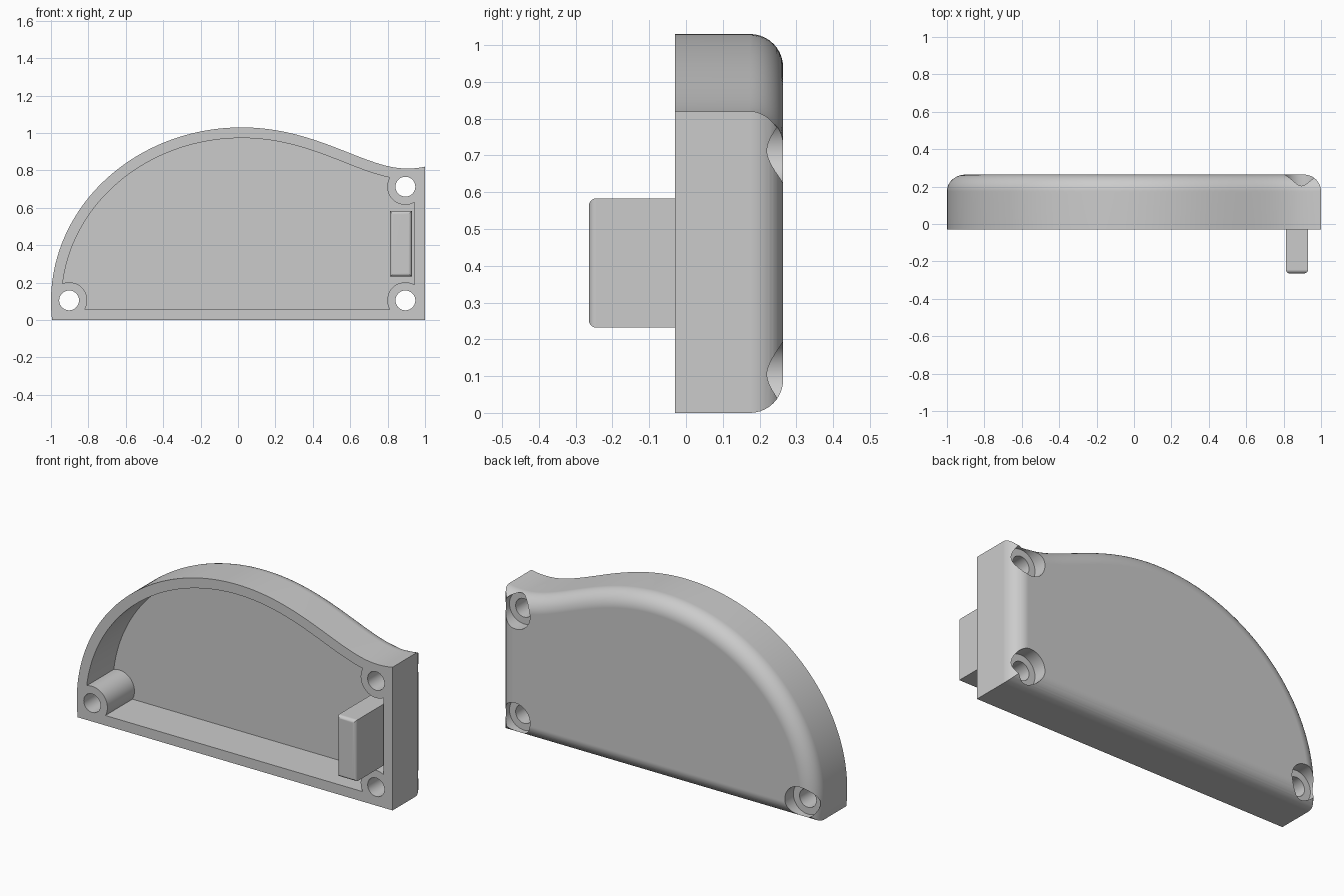
import bpy, bmesh, math
from mathutils import Vector
from mathutils.geometry import interpolate_bezier

if "Cube" in bpy.data.objects:
    bpy.data.objects.remove(bpy.data.objects["Cube"], do_unlink=True)

FRONT, BACK, FLOOR = -0.03, 0.264, 0.215   # open rim, rear face, cavity floor
FILLET, WALL = 0.09, 0.057
SCREWS = [(-0.903, 0.105), (0.895, 0.105), (0.895, 0.713)]

grey = bpy.data.materials.new("plain_grey")
grey.use_nodes = True
COLOUR = (0.6, 0.6, 0.6, 1)
grey.diffuse_color = COLOUR
grey.node_tree.nodes["Principled BSDF"].inputs["Base Color"].default_value = COLOUR


def top_curve():
    """Open curve in x and z from the right tip over the crest to the left foot."""
    tip, dip, crest = Vector((1, 0.82)), Vector((0.9, 0.81)), Vector((0.02, 1.03))
    pts = list(interpolate_bezier(tip, Vector((0.965, 0.812)), Vector((0.935, 0.81)), dip, 12))
    pts += interpolate_bezier(dip, Vector((0.68, 0.81)), Vector((0.42, 1.03)), crest, 50)[1:]
    start, end = math.pi / 2, math.pi + math.asin(0.1 / 0.93)
    for i in range(1, 81):
        a = start + (end - start) * i / 80
        pts.append((0.02 + 1.02 * math.cos(a), 0.1 + 0.93 * math.sin(a)))
    return [Vector((p[0], p[1])) for p in pts]


def clip(pts, inside):
    """Keep the part of an open curve where inside(p) >= 0."""
    out = []
    for p, q in zip(pts, pts[1:]):
        a, b = inside(p), inside(q)
        if a >= 0:
            out.append(p)
        if (a < 0) != (b < 0):
            out.append(p.lerp(q, a / (a - b)))
    if inside(pts[-1]) >= 0:
        out.append(pts[-1])
    return out


def resample(pts, count):
    """Even spacing along an open curve."""
    steps = [0.0]
    for p, q in zip(pts, pts[1:]):
        steps.append(steps[-1] + (q - p).length)
    out, k = [], 0
    for i in range(count):
        s = steps[-1] * i / (count - 1)
        while k < len(pts) - 2 and steps[k + 1] < s:
            k += 1
        out.append(pts[k].lerp(pts[k + 1], (s - steps[k]) / max(steps[k + 1] - steps[k], 1e-9)))
    return out


def outline(d):
    """Closed housing outline moved inward by d."""
    curve, moved = top_curve(), []
    for i, p in enumerate(curve):
        t = (curve[min(i + 1, len(curve) - 1)] - curve[max(i - 1, 0)]).normalized()
        moved.append(p + d * Vector((-t.y, t.x)))
    moved = clip(moved, lambda p: 1 - d - p.x + 1e-6)
    moved = clip(moved, lambda p: p.y - d + 1e-6)
    return [Vector((1 - d, d))] + resample(moved, 90)


def rectangle(x0, z0, x1, z1, d):
    return [Vector(p) for p in ((x0 + d, z0 + d), (x1 - d, z0 + d),
                                (x1 - d, z1 - d), (x0 + d, z1 - d))]


def loft(name, layers):
    """Solid through (outline, y) layers running from front to back."""
    bm = bmesh.new()
    rings = [[bm.verts.new((p.x, y, p.y)) for p in pts] for pts, y in layers]
    n = len(rings[0])
    for r, s in zip(rings, rings[1:]):
        for i in range(n):
            j = (i + 1) % n
            bm.faces.new((r[i], s[i], s[j], r[j]))
    bm.faces.new(rings[0])
    bm.faces.new(rings[-1][::-1])
    bmesh.ops.recalc_face_normals(bm, faces=bm.faces)
    mesh = bpy.data.meshes.new(name)
    bm.to_mesh(mesh)
    bm.free()
    obj = bpy.data.objects.new(name, mesh)
    bpy.context.collection.objects.link(obj)
    mesh.materials.append(grey)
    return obj


def cylinder(name, centre, radius, y0, y1):
    ring = [Vector(centre) + radius * Vector((math.cos(t), math.sin(t)))
            for t in (math.tau * i / 48 for i in range(48))]
    return loft(name, [(ring, y0), (ring, y1)])


def activate(obj):
    bpy.ops.object.select_all(action='DESELECT')
    obj.select_set(True)
    bpy.context.view_layer.objects.active = obj


def cut(target, cutter):
    cutter.hide_render = True
    mod = target.modifiers.new("cut", 'BOOLEAN')
    mod.operation, mod.solver, mod.object = 'DIFFERENCE', 'EXACT', cutter
    activate(target)
    bpy.ops.object.modifier_apply(modifier=mod.name)
    bpy.data.objects.remove(cutter, do_unlink=True)


def finish(obj):
    activate(obj)
    bpy.ops.object.shade_smooth_by_angle(angle=math.radians(30))
    mod = obj.modifiers.new("clean_normals", 'WEIGHTED_NORMAL')
    mod.keep_sharp = True


# Housing shell with a rounded rear edge
layers = [(outline(0), FRONT)]
for i in range(11):
    a = math.pi / 2 * i / 10
    layers.append((outline(FILLET * (1 - math.cos(a))),
                   BACK - FILLET + FILLET * math.sin(a)))
housing = loft("housing", layers)

# Front cavity, leaving a round boss at each screw
inner = outline(WALL)
cavity = loft("cavity_cutter", [(inner, FRONT - 0.1), (inner, FLOOR)])
for c in SCREWS:
    cut(cavity, cylinder("boss_cutter", c, 0.097, FRONT - 0.2, BACK + 0.1))
cut(housing, cavity)

# Screw holes and rear counterbores
for c in SCREWS:
    cut(housing, cylinder("hole_cutter", c, 0.053, FRONT - 0.1, BACK + 0.1))
    cut(housing, cylinder("counterbore_cutter", c, 0.092, BACK - 0.077, BACK + 0.1))
finish(housing)

# Locating tab standing on the cavity floor, rounded at its front end
tab_layers = []
for i in range(7):
    a = math.pi / 2 * i / 6
    tab_layers.append((rectangle(0.812, 0.232, 0.93, 0.583, 0.02 * (1 - math.sin(a))),
                       -0.264 + 0.02 * (1 - math.cos(a))))
tab_layers.append((rectangle(0.812, 0.232, 0.93, 0.583, 0), FLOOR + 0.005))
finish(loft("locating_tab", tab_layers))
